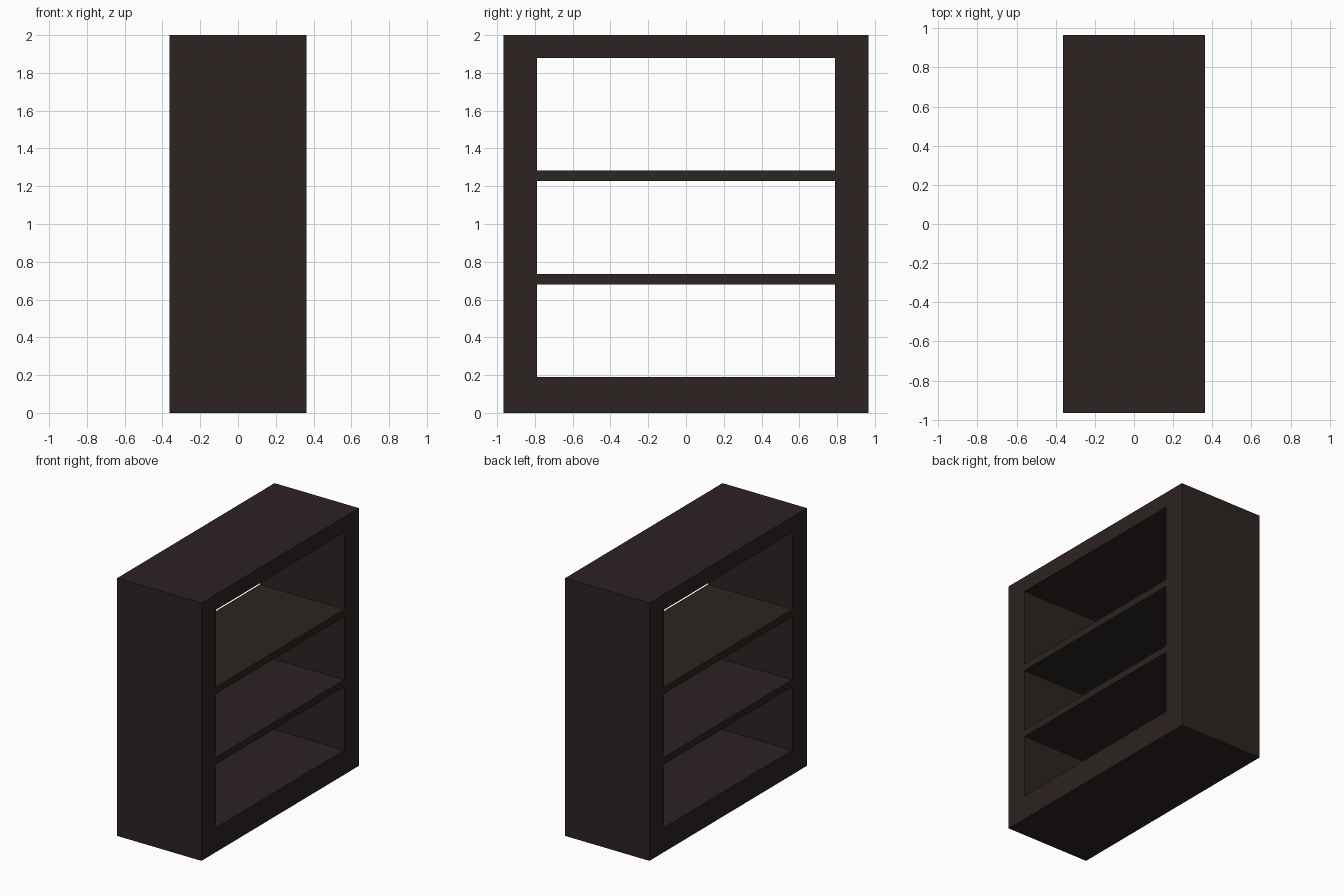
import bpy
import bmesh

if "Cube" in bpy.data.objects:
    bpy.data.objects.remove(bpy.data.objects["Cube"])

DEPTH = 0.362          # half depth along x
HALF_W = 0.965         # half width along y
OPEN_W = 0.788         # half width of the opening
HEIGHT, OPEN_BOTTOM, OPEN_TOP = 2.0, 0.19, 1.88


def flat_colour(name, rgb):
    mat = bpy.data.materials.new(name)
    mat.diffuse_color = (*rgb, 1.0)
    mat.use_nodes = True
    mat.node_tree.nodes["Principled BSDF"].inputs["Base Color"].default_value = mat.diffuse_color
    return mat


dark_wood = flat_colour("dark_brown_wood", (0.026, 0.0165, 0.0160))
olive_wood = flat_colour("dark_olive_wood", (0.0235, 0.0180, 0.0142))


def finish(name, bm, mat):
    bmesh.ops.recalc_face_normals(bm, faces=bm.faces)
    mesh = bpy.data.meshes.new(name)
    bm.to_mesh(mesh)
    bm.free()
    mesh.materials.append(mat)
    obj = bpy.data.objects.new(name, mesh)
    bpy.context.collection.objects.link(obj)
    return obj


def rectangle(bm, x, half_w, z0, z1):
    corners = [(-half_w, z0), (half_w, z0), (half_w, z1), (-half_w, z1)]
    return [bm.verts.new((x, y, z)) for y, z in corners]


# Open case: four rectangular loops joined into a hollow frame
bm = bmesh.new()
loops = [rectangle(bm, DEPTH, HALF_W, 0, HEIGHT),
         rectangle(bm, DEPTH, OPEN_W, OPEN_BOTTOM, OPEN_TOP),
         rectangle(bm, -DEPTH, OPEN_W, OPEN_BOTTOM, OPEN_TOP),
         rectangle(bm, -DEPTH, HALF_W, 0, HEIGHT)]
for a, b in zip(loops, loops[1:] + loops[:1]):
    for i in range(4):
        j = (i + 1) % 4
        bm.faces.new((a[i], a[j], b[j], b[i]))
finish("bookcase_frame", bm, dark_wood)

# Two shelves running the full depth of the case
for name, z0, z1, mat in (("lower_shelf", 0.681, 0.736, dark_wood),
                          ("upper_shelf", 1.227, 1.282, olive_wood)):
    bm = bmesh.new()
    bmesh.ops.create_cube(bm, size=1.0)
    bmesh.ops.scale(bm, vec=(2 * DEPTH, 2 * OPEN_W, z1 - z0), verts=bm.verts)
    bmesh.ops.translate(bm, vec=(0, 0, (z0 + z1) / 2), verts=bm.verts)
    finish(name, bm, mat)
